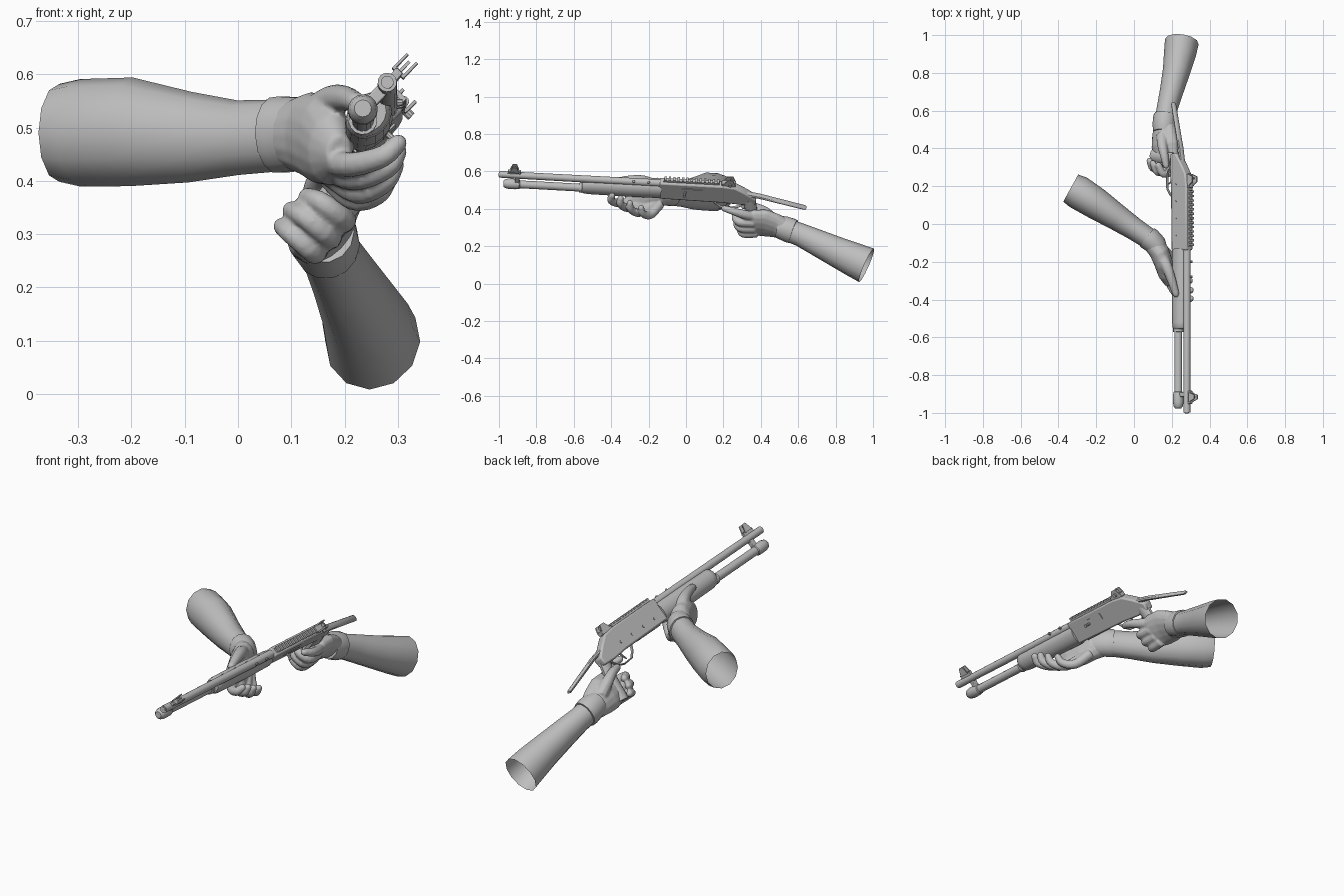
import bpy, bmesh, math
from mathutils import Vector, Matrix

grey = bpy.data.materials.new("plain_grey")
grey.diffuse_color = (0.52, 0.52, 0.52, 1)

# Gun frame: x = right side, y = along the barrel to the rear, z = gun's own up
Y = Vector((0, 1, -0.055)).normalized()
X = Y.cross(Vector((0.69, 0, 0.72))).normalized()
Z = X.cross(Y)
GUN = Matrix.Translation((0.28, 0, 0.53)) @ Matrix((X, Y, Z)).transposed().to_4x4()
WORLD = Matrix.Identity(4)


def finish(name, bm, frame, angle=35, bevel=0):
    bmesh.ops.recalc_face_normals(bm, faces=bm.faces)
    bm.transform(frame)
    me = bpy.data.meshes.new(name)
    bm.to_mesh(me)
    bm.free()
    me.materials.append(grey)
    me.shade_smooth()
    me.set_sharp_from_angle(angle=math.radians(angle))
    ob = bpy.data.objects.new(name, me)
    bpy.context.collection.objects.link(ob)
    if bevel:
        b = ob.modifiers.new("bevel", 'BEVEL')
        b.width, b.segments, b.limit_method = bevel, 2, 'ANGLE'
    return ob


def add_loft(bm, pts, radii, n=12, ref=(0, 0, 1), caps=(True, True)):
    """Elliptical rings along a path; a radius may be (side, up)."""
    pts = [Vector(p) for p in pts]
    rings = []
    for i, p in enumerate(pts):
        t = Vector()
        for a, b in ((i - 1, i), (i, i + 1)):
            if a >= 0 and b < len(pts) and (pts[b] - pts[a]).length > 1e-6:
                t += (pts[b] - pts[a]).normalized()
        t.normalize()
        side = t.cross(Vector(ref)).normalized()
        up = side.cross(t)
        r = radii[i]
        a, b = r if isinstance(r, tuple) else (r, r)
        rings.append([bm.verts.new(p + side * a * math.cos(k * math.tau / n)
                                   + up * b * math.sin(k * math.tau / n)) for k in range(n)])
    for r0, r1 in zip(rings, rings[1:]):
        for k in range(n):
            bm.faces.new((r0[k], r0[(k + 1) % n], r1[(k + 1) % n], r1[k]))
    for cap, ring in zip(caps, (rings[0], rings[-1])):
        if cap:
            bm.faces.new(ring)


def loft(name, pts, radii, frame=GUN, angle=35, **kw):
    bm = bmesh.new()
    add_loft(bm, pts, radii, **kw)
    return finish(name, bm, frame, angle)


def rod(name, y0, y1, r, x=0, z=0, n=14):
    return loft(name, [(x, y0, z), (x, y1, z)], [r, r], n=n)


def plate(name, prof, half, x=0, bevel=0):
    """Side profile of (y, z) points given a width across the gun."""
    bm = bmesh.new()
    f = bm.faces.new([bm.verts.new((x - half, y, z)) for y, z in prof])
    r = bmesh.ops.extrude_face_region(bm, geom=[f])
    bmesh.ops.translate(bm, vec=(2 * half, 0, 0),
                        verts=[v for v in r["geom"] if isinstance(v, bmesh.types.BMVert)])
    return finish(name, bm, GUN, bevel=bevel)


def block(name, y0, y1, z0, z1, half, x=0, bevel=0):
    return plate(name, [(y0, z0), (y1, z0), (y1, z1), (y0, z1)], half, x, bevel)


def add_finger(bm, pts, r0, r1, ref=(0.3, 0.2, 1)):
    """Smooth finger through the joints with a rounded tip."""
    p = [Vector(q) for q in pts]
    p = [2 * p[0] - p[1]] + p + [2 * p[-1] - p[-2]]
    path = []
    for i in range(1, len(p) - 2):
        for s in range(4):
            t = s / 4
            path.append(0.5 * (2 * p[i] + (p[i + 1] - p[i - 1]) * t
                        + (2 * p[i - 1] - 5 * p[i] + 4 * p[i + 1] - p[i + 2]) * t * t
                        + (3 * p[i] - p[i - 1] - 3 * p[i + 1] + p[i + 2]) * t ** 3))
    path.append(p[-2])
    m = len(path) - 1
    rad = [r0 + (r1 - r0) * i / m for i in range(m + 1)]
    d = (path[-1] - path[-2]).normalized()
    end = path[-1]
    for k, f in ((0.5, 0.85), (0.85, 0.5), (0.98, 0.15)):
        path.append(end + d * r1 * k)
        rad.append(r1 * f)
    add_loft(bm, path, rad, n=10, ref=ref)


def hand(name, palm, palm_r, ref, fingers):
    bm = bmesh.new()
    add_loft(bm, palm, palm_r, n=16, ref=ref)
    for pts, r0, r1 in fingers:
        add_finger(bm, pts, r0, r1)
    ob = finish(name, bm, WORLD, 60)
    m = ob.modifiers.new("skin", 'REMESH')
    m.mode, m.voxel_size, m.use_smooth_shade = 'VOXEL', 0.0055, True
    s = ob.modifiers.new("soften", 'SMOOTH')
    s.factor, s.iterations = 0.5, 3
    return ob


# Barrel, magazine tube and end cap
loft("barrel", [(0, -1, 0), (0, -0.1, 0), (0, -0.1, 0)][:2], [0.018, 0.02], n=14)
rod("muzzle_bore", -1.003, -0.99, 0.012)
rod("magazine_tube", -0.95, -0.5, 0.021, z=-0.066)
loft("magazine_cap", [(0, y, -0.066) for y in (-0.975, -0.965, -0.945, -0.91, -0.89, -0.885)],
     [0.016, 0.024, 0.028, 0.028, 0.025, 0.02], n=14)
block("barrel_clamp", -0.915, -0.89, -0.06, 0.0, 0.012, bevel=0.003)

# Forend sleeve
loft("forend", [(0, y, -0.05) for y in (-0.555, -0.545, -0.52, -0.3, -0.13)],
     [(0.03, 0.036), (0.037, 0.044), (0.039, 0.048), (0.04, 0.05), (0.036, 0.052)], n=16)
rod("forend_collar", -0.57, -0.55, 0.027, z=-0.066)

# Receiver with sloping rear
plate("receiver", [(-0.14, 0.02), (0.2, 0.02), (0.265, 0.012), (0.32, -0.022), (0.38, -0.065),
                   (0.375, -0.105), (0.3, -0.108), (0.2, -0.1), (-0.14, -0.095)], 0.025, bevel=0.008)
block("ejection_port", -0.02, 0.09, -0.04, -0.008, 0.003, x=0.026)
loft("bolt_handle", [(0.02, 0.0, -0.03), (0.05, -0.005, -0.03), (0.06, -0.005, -0.03)],
     [0.006, 0.006, 0.009], n=8)
block("loading_port", -0.08, 0.08, -0.1, -0.094, 0.014)
for i in range(4):
    loft("side_pin", [(-0.028, -0.06 + 0.09 * i, -0.06), (-0.02, -0.06 + 0.09 * i, -0.06)],
         [0.006, 0.006], n=8)

# Toothed top rail
block("rail_base", -0.12, 0.18, 0.015, 0.029, 0.011)
for i in range(13):
    y = -0.117 + i * 0.0235
    block("rail_tooth", y, y + 0.012, 0.028, 0.038, 0.014)

# Front sight: post on a ramp with two guard wings
block("front_sight_ramp", -0.955, -0.885, 0.012, 0.034, 0.008, bevel=0.002)
block("front_sight_post", -0.925, -0.915, 0.03, 0.06, 0.003)
for s in (-1, 1):
    plate("front_sight_wing", [(-0.945, 0.03), (-0.895, 0.03), (-0.908, 0.068), (-0.93, 0.068)],
          0.0025, x=s * 0.012)
block("front_sight_bridge", -0.945, -0.895, 0.028, 0.035, 0.0145)

# Rear sight: base, wings, aperture and knobs
block("rear_sight_base", 0.19, 0.265, 0.014, 0.034, 0.015, bevel=0.002)
for s in (-1, 1):
    plate("rear_sight_wing", [(0.2, 0.03), (0.262, 0.03), (0.25, 0.06), (0.222, 0.06)],
          0.003, x=s * 0.016)
loft("rear_sight_aperture", [(0, 0.236, 0.045), (0, 0.244, 0.045)], [0.01, 0.01], n=10)
loft("rear_sight_knob", [(0.016, 0.236, 0.034), (0.03, 0.236, 0.034)], [0.009, 0.009], n=10)
for y in (-0.28, -0.2):
    loft("barrel_stud", [(0.01, y, 0.01), (0.02, y, 0.022)], [0.008, 0.006], n=8)

# Stock bar, trigger and guard, pistol grip
loft("stock_bar", [(0.004, 0.3, -0.035), (0.006, 0.4, -0.052), (0.01, 0.64, -0.112), (0.01, 0.648, -0.114)],
     [(0.018, 0.012), (0.017, 0.011), (0.016, 0.009), (0.012, 0.005)], n=10)
loft("trigger_guard", [(0, 0.14, -0.095), (0, 0.16, -0.125), (0, 0.19, -0.148), (0, 0.25, -0.152),
                       (0, 0.29, -0.14), (0, 0.32, -0.105)], [(0.009, 0.004)] * 6, n=8)
loft("trigger", [(0, 0.235, -0.1), (0, 0.228, -0.12), (0, 0.218, -0.138)], [0.006, 0.005, 0.003], n=8)
loft("pistol_grip", [(0.005, 0.34, -0.08), (0.015, 0.355, -0.14), (0.022, 0.365, -0.22), (0.024, 0.375, -0.285)],
     [(0.022, 0.038), (0.021, 0.032), (0.022, 0.034), (0.023, 0.036)], n=10, ref=(0, 1, 0))

# Left forearm, open at the elbow, with glove cuff
loft("left_forearm", [(-0.335, 0.19, 0.49), (-0.295, 0.168, 0.49), (-0.2, 0.108, 0.492), (-0.09, 0.035, 0.482),
                      (0.0, -0.025, 0.481), (0.09, -0.085, 0.486)],
     [(0.082, 0.092), (0.09, 0.101), (0.084, 0.102), (0.07, 0.085), (0.06, 0.07), (0.055, 0.067)],
     frame=WORLD, caps=(False, True), n=12, angle=50)
loft("left_cuff", [(0.07, -0.07, 0.486), (0.085, -0.082, 0.487), (0.115, -0.11, 0.488), (0.13, -0.14, 0.487)],
     [(0.061, 0.072), (0.062, 0.073), (0.058, 0.07), (0.05, 0.064)], frame=WORLD, n=14, angle=50)

# Left hand cradling the forend from below
hand("left_hand",
     [(0.1, -0.1, 0.486), (0.135, -0.15, 0.487), (0.158, -0.21, 0.478), (0.175, -0.27, 0.46), (0.19, -0.32, 0.45)],
     [(0.053, 0.064), (0.053, 0.08), (0.05, 0.086), (0.045, 0.07), (0.025, 0.035)], (0, 0, 1),
     [([(0.165, -0.24, 0.44), (0.21, -0.35, 0.43), (0.27, -0.4, 0.445), (0.3, -0.395, 0.47)], 0.027, 0.018),
      ([(0.17, -0.2, 0.425), (0.22, -0.305, 0.405), (0.28, -0.35, 0.425), (0.3, -0.35, 0.455)], 0.027, 0.018),
      ([(0.17, -0.17, 0.42), (0.225, -0.25, 0.38), (0.275, -0.295, 0.398), (0.295, -0.3, 0.43)], 0.027, 0.018),
      ([(0.16, -0.14, 0.425), (0.215, -0.19, 0.368), (0.262, -0.23, 0.375), (0.284, -0.24, 0.405)], 0.027, 0.017),
      ([(0.14, -0.16, 0.52), (0.175, -0.23, 0.55), (0.2, -0.3, 0.555), (0.222, -0.37, 0.548)], 0.035, 0.019)])

# Right forearm, open at the elbow, with glove cuff
loft("right_forearm", [(0.253, 0.965, 0.098), (0.243, 0.9, 0.127), (0.225, 0.81, 0.168), (0.198, 0.7, 0.22),
                       (0.175, 0.61, 0.262), (0.163, 0.54, 0.288)],
     [(0.09, 0.098), (0.085, 0.092), (0.073, 0.082), (0.062, 0.071), (0.055, 0.062), (0.055, 0.06)],
     frame=WORLD, caps=(False, True), n=12, angle=50)
loft("right_cuff", [(0.167, 0.575, 0.278), (0.164, 0.555, 0.285), (0.161, 0.52, 0.298), (0.16, 0.49, 0.305)],
     [(0.062, 0.066), (0.064, 0.068), (0.063, 0.066), (0.058, 0.06)], frame=WORLD, n=14, angle=50)

# Right hand wrapped round the grip, index finger at the trigger
hand("right_hand",
     [(0.163, 0.54, 0.288), (0.16, 0.48, 0.31), (0.163, 0.42, 0.325), (0.17, 0.36, 0.328), (0.172, 0.31, 0.325)],
     [(0.052, 0.058), (0.046, 0.078), (0.046, 0.09), (0.042, 0.085), (0.025, 0.06)], (0.69, 0, 0.72),
     [([(0.195, 0.38, 0.355), (0.228, 0.31, 0.37), (0.24, 0.25, 0.388), (0.228, 0.205, 0.402)], 0.028, 0.017),
      ([(0.195, 0.36, 0.325), (0.195, 0.285, 0.33), (0.155, 0.265, 0.36), (0.13, 0.31, 0.37)], 0.026, 0.018),
      ([(0.17, 0.37, 0.295), (0.168, 0.29, 0.298), (0.125, 0.275, 0.332), (0.1, 0.32, 0.345)], 0.026, 0.018),
      ([(0.145, 0.38, 0.27), (0.14, 0.305, 0.268), (0.1, 0.295, 0.3), (0.082, 0.335, 0.315)], 0.025, 0.017),
      ([(0.15, 0.47, 0.34), (0.15, 0.42, 0.385), (0.16, 0.365, 0.41), (0.17, 0.31, 0.415)], 0.033, 0.018)])
